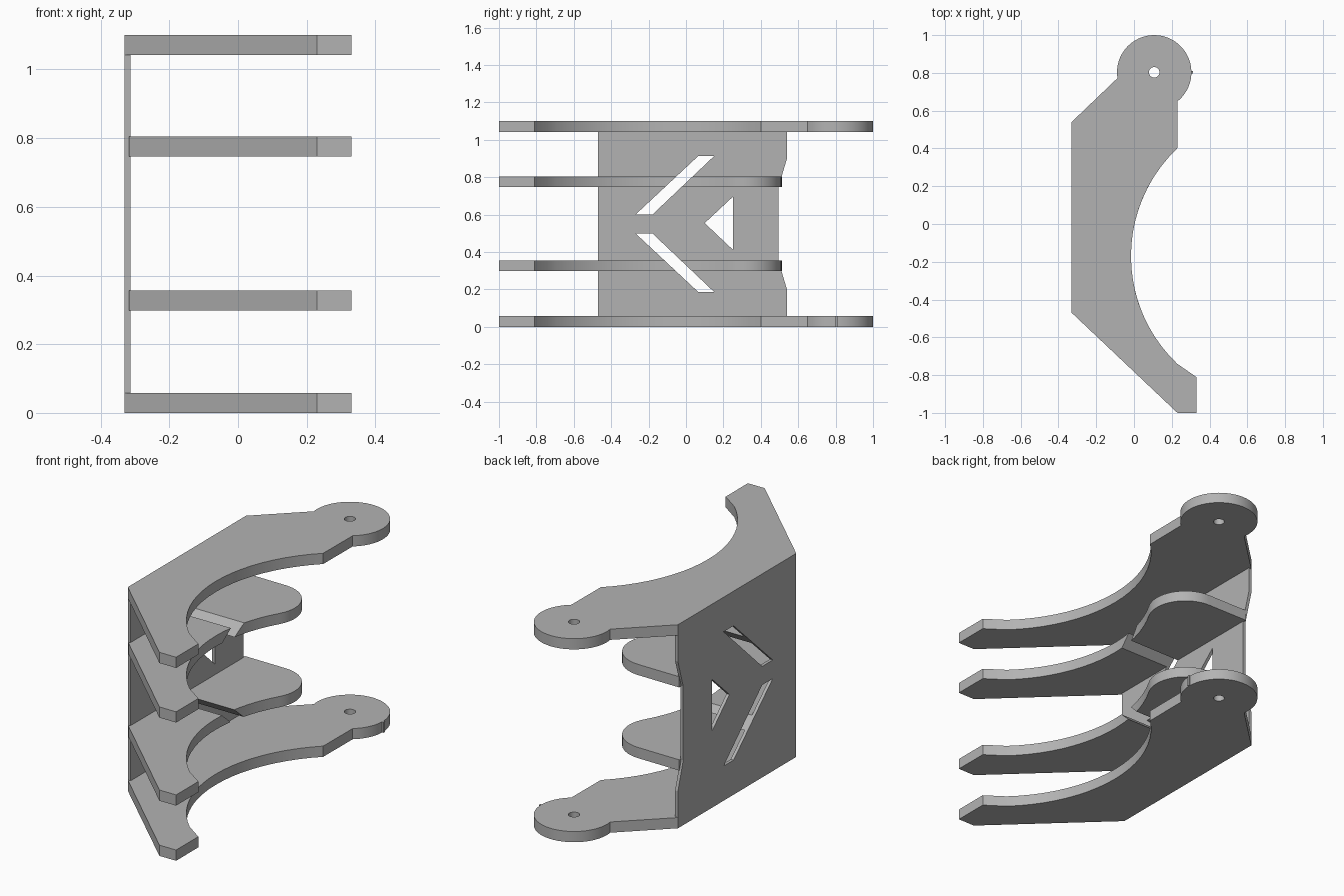
import bpy, bmesh
from math import sin, cos, radians, atan2, degrees, hypot

if "Cube" in bpy.data.objects:
    bpy.data.objects.remove(bpy.data.objects["Cube"])

grey = bpy.data.materials.new("plain grey")
grey.use_nodes = True
colour = (0.45, 0.45, 0.45, 1)
grey.diffuse_color = colour
grey.node_tree.nodes["Principled BSDF"].inputs["Base Color"].default_value = colour


def arc(cx, cy, r, start, end, steps):
    """Points along a circular arc, angles in degrees."""
    angles = [radians(start + (end - start) * i / steps) for i in range(steps + 1)]
    return [(cx + r * cos(a), cy + r * sin(a)) for a in angles]


def extrude(name, outline, low, high, axis="z"):
    """Prism from an outline: in x,y along z, or in y,z along x."""
    bm = bmesh.new()
    place = (lambda p: (p[0], p[1], low)) if axis == "z" else (lambda p: (low, p[0], p[1]))
    face = bm.faces.new([bm.verts.new(place(p)) for p in outline])
    result = bmesh.ops.extrude_face_region(bm, geom=[face])
    moved = [v for v in result["geom"] if isinstance(v, bmesh.types.BMVert)]
    depth = high - low
    bmesh.ops.translate(bm, verts=moved, vec=(0, 0, depth) if axis == "z" else (depth, 0, 0))
    bmesh.ops.recalc_face_normals(bm, faces=bm.faces)
    mesh = bpy.data.meshes.new(name)
    bm.to_mesh(mesh)
    bm.free()
    mesh.materials.append(grey)
    obj = bpy.data.objects.new(name, mesh)
    bpy.context.collection.objects.link(obj)
    return obj


def activate(obj):
    bpy.ops.object.select_all(action="DESELECT")
    obj.select_set(True)
    bpy.context.view_layer.objects.active = obj


def cut(obj, cutter):
    activate(obj)
    mod = obj.modifiers.new("cut", "BOOLEAN")
    mod.operation = "DIFFERENCE"
    mod.solver = "EXACT"
    mod.object = cutter
    bpy.ops.object.modifier_apply(modifier=mod.name)


HEIGHT, THICK = 1.10, 0.058
WALL_X, WALL_T = -0.33, 0.017
BITE_X, BITE_Y, BITE_R = 0.77, -0.17, 0.786     # large concave inner curve
EYE_X, EYE_Y, EYE_R = 0.107, 0.803, 0.197       # round hinge end

# Top and bottom plates with a hinge eye
foot = [(0.23, -1), (0.33, -1)]
plate = [(WALL_X, -0.47)] + foot + [(0.33, -0.81)]
plate += arc(BITE_X, BITE_Y, BITE_R, 226.5, 133.5, 20)
plate += arc(EYE_X, EYE_Y, EYE_R, -51, 189, 36)
plate += [(WALL_X, 0.54)]
bottom_plate = extrude("bottom_plate", plate, 0, THICK)
top_plate = extrude("top_plate", plate, HEIGHT - THICK, HEIGHT)

# Middle ribs with a rounded paddle end tangent to the inner curve
PAD_R, PAD_Y = 0.19, 0.32
dy = PAD_Y - BITE_Y
PAD_X = BITE_X - ((BITE_R + PAD_R) ** 2 - dy ** 2) ** 0.5
touch = degrees(atan2(dy, PAD_X - BITE_X))
rib = [(WALL_X + 0.012, -0.481)] + foot + [(0.33, -0.81)]
rib += arc(BITE_X, BITE_Y, BITE_R, 226.5, touch, 18)
rib += arc(PAD_X, PAD_Y, PAD_R, touch - 180, 90, 16)[1:]
rib += [(WALL_X + 0.012, 0.512)]
lower_rib = extrude("lower_rib", rib, 0.298, 0.298 + THICK)
upper_rib = extrude("upper_rib", rib, 0.747, 0.747 + THICK)

# Back wall, waisted along one edge
back_wall = extrude("back_wall", [
    (-0.47, THICK), (0.54, THICK), (0.54, 0.2), (0.495, 0.35), (0.495, 0.75),
    (0.54, 0.9), (0.54, HEIGHT - THICK), (-0.47, HEIGHT - THICK)],
    WALL_X, WALL_X + WALL_T, "x")

# Arrow-shaped openings: two slanted slots pass through the ribs too
slot = [(-0.27, 0.6), (-0.18, 0.6), (0.15, 0.913), (0.065, 0.913)]
upper_slot = extrude("upper_slot_cutter", slot, -0.5, 0.6, "x")
lower_slot = extrude("lower_slot_cutter", [(y, HEIGHT - z) for y, z in slot], -0.5, 0.6, "x")
window = extrude("window_cutter", [(0.1, 0.555), (0.25, 0.413), (0.25, 0.695)], -0.5, 0.0, "x")
pin = extrude("pin_cutter", arc(EYE_X, EYE_Y, 0.028, 0, 345, 23), -0.1, 1.2)

for cutter in (upper_slot, lower_slot, window):
    cut(back_wall, cutter)
cut(upper_rib, upper_slot)
cut(lower_rib, lower_slot)
for part in (bottom_plate, top_plate):
    cut(part, pin)
for cutter in (upper_slot, lower_slot, window, pin):
    bpy.data.objects.remove(cutter)

# Small stop on the bottom hinge eye
extrude("hinge_stop", [(0.298, 0.797), (0.312, 0.797), (0.312, 0.809), (0.298, 0.809)], 0, THICK)

# Smooth the curved rims, keep the corners sharp
for part in (bottom_plate, top_plate, lower_rib, upper_rib):
    activate(part)
    bpy.ops.object.shade_smooth_by_angle(angle=radians(20))
